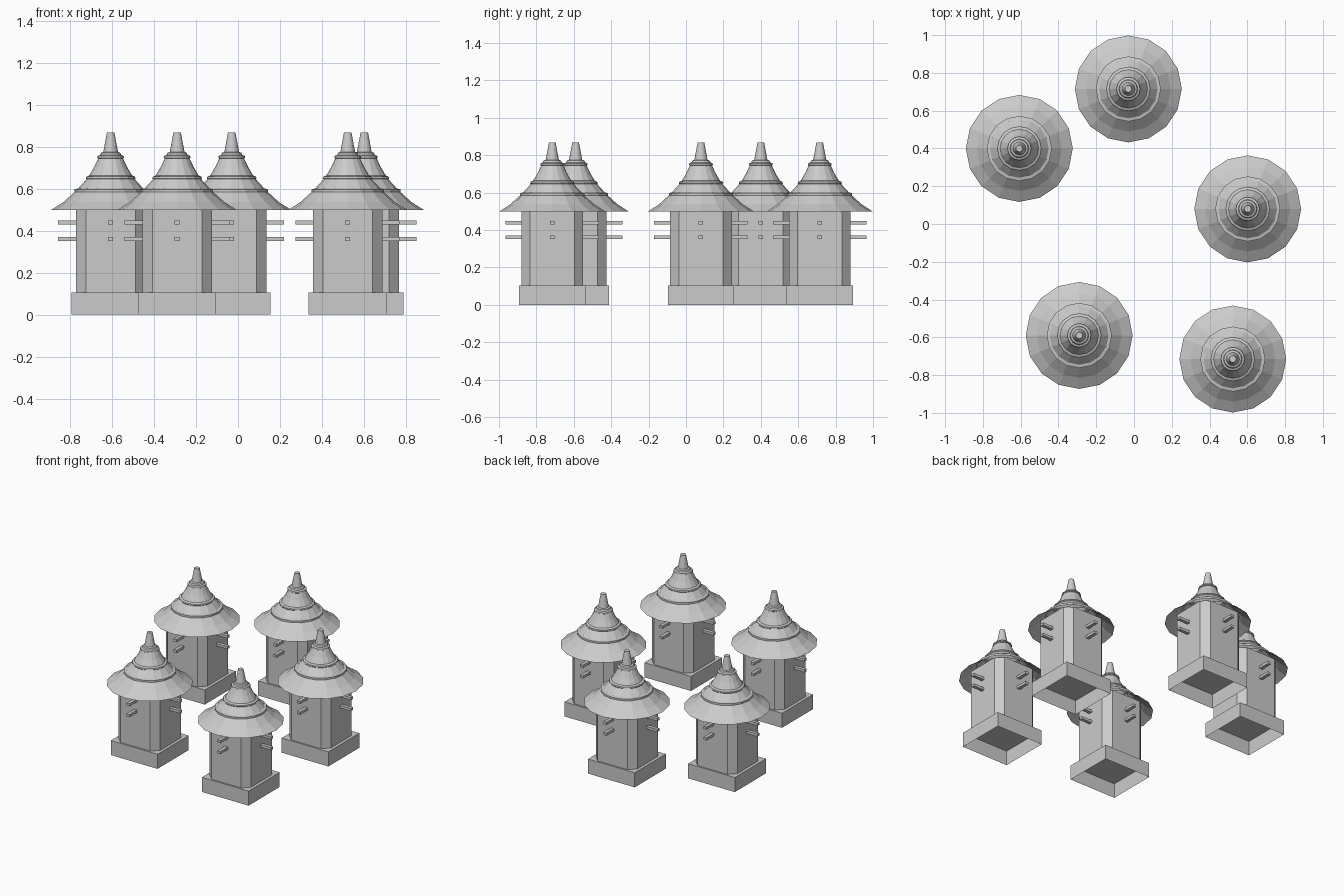
import bpy, bmesh
from math import sin, cos, pi

if "Cube" in bpy.data.objects:
    bpy.data.objects.remove(bpy.data.objects["Cube"])

SITES = [(-0.03, 0.715), (-0.607, 0.40), (0.602, 0.08), (-0.29, -0.59), (0.523, -0.715)]


def make(name, bm, loc):
    bmesh.ops.recalc_face_normals(bm, faces=bm.faces)
    me = bpy.data.meshes.new(name)
    bm.to_mesh(me)
    bm.free()
    ob = bpy.data.objects.new(name, me)
    ob.location = (loc[0], loc[1], 0)
    bpy.context.collection.objects.link(ob)
    return ob


def add_box(bm, size, centre):
    vs = bmesh.ops.create_cube(bm, size=1)["verts"]
    bmesh.ops.scale(bm, vec=size, verts=vs)
    bmesh.ops.translate(bm, vec=centre, verts=vs)


def lathe(profile, sides=16):
    bm = bmesh.new()
    rings = [[bm.verts.new((r * cos(2 * pi * i / sides), r * sin(2 * pi * i / sides), z))
              for i in range(sides)] for r, z in profile]
    for a, b in zip(rings, rings[1:]):
        for i in range(sides):
            j = (i + 1) % sides
            bm.faces.new((a[i], a[j], b[j], b[i]))
    bm.faces.new(rings[-1])
    return bm


# roof outline from the eave up to the spire tip, with three stepped bands
ROOF = [(0.283, 0.50), (0.225, 0.537), (0.172, 0.585), (0.172, 0.598), (0.155, 0.602),
        (0.115, 0.646), (0.118, 0.650), (0.116, 0.658), (0.102, 0.664), (0.078, 0.705),
        (0.059, 0.745), (0.064, 0.748), (0.062, 0.757), (0.050, 0.762), (0.046, 0.772),
        (0.035, 0.776), (0.018, 0.868)]

for site in SITES:
    # hollow plinth, open underneath
    bm = bmesh.new()
    add_box(bm, (0.372, 0.354, 0.105), (0, 0, 0.0525))
    low = [f for f in bm.faces if f.calc_center_median().z < 0.01]
    bmesh.ops.delete(bm, geom=low, context='FACES_ONLY')
    make("plinth", bm, site)

    # tower body: square with cut corners
    bm = bmesh.new()
    add_box(bm, (0.33, 0.33, 0.445), (0, 0, 0.3275))
    upright = [e for e in bm.edges
               if abs(e.verts[0].co.z - e.verts[1].co.z) > 0.1]
    bmesh.ops.bevel(bm, geom=upright, offset=0.047, segments=1, affect='EDGES')
    make("tower_body", bm, site)

    # perch beams running through the tower both ways
    bm = bmesh.new()
    for z in (0.362, 0.44):
        add_box(bm, (0.50, 0.024, 0.019), (0, 0, z))
        add_box(bm, (0.024, 0.50, 0.019), (0, 0, z))
    make("perch_beams", bm, site)

    # flared roof with spire
    make("roof", lathe(ROOF), site)
